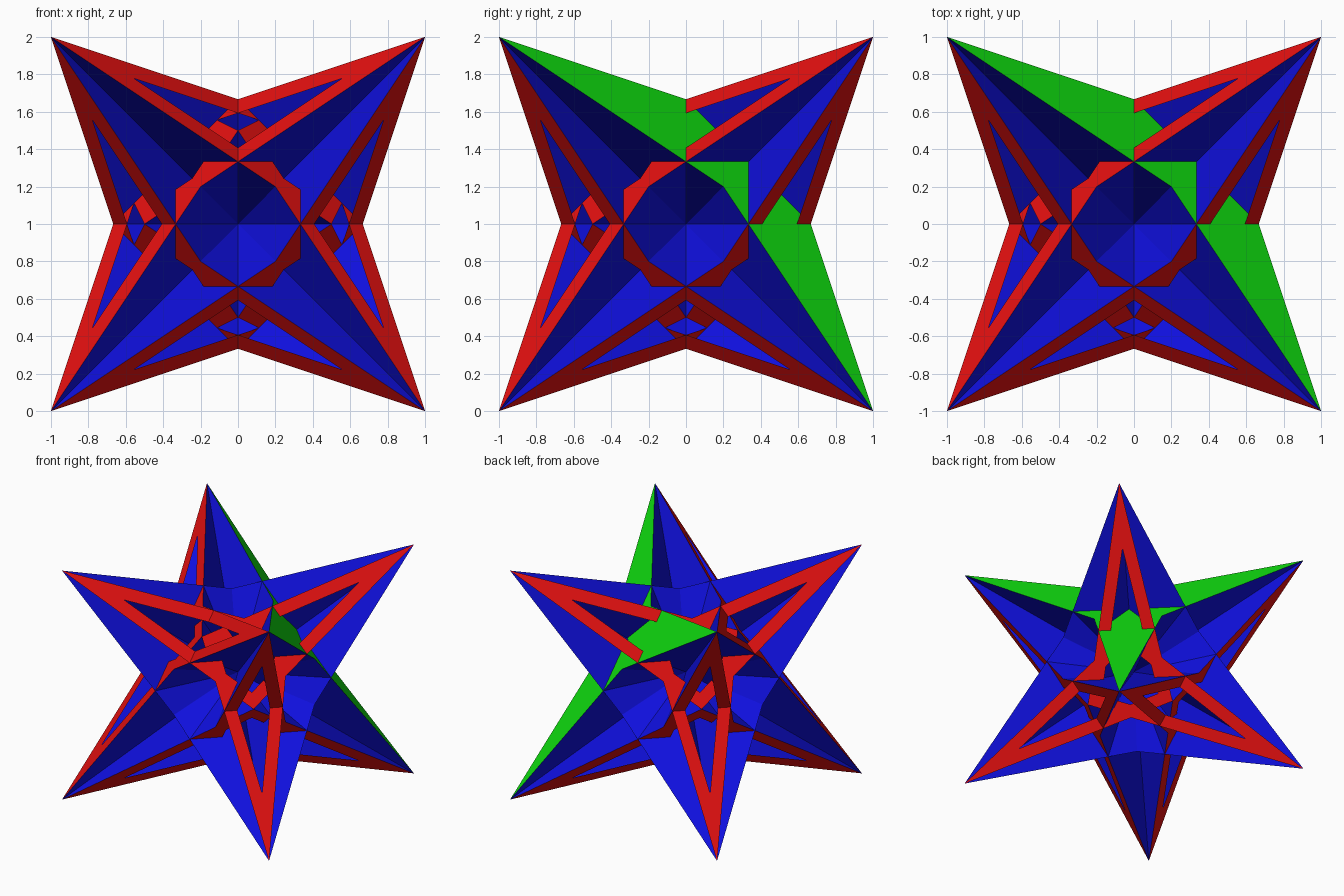
import bpy
import bmesh
from itertools import product
from mathutils import Vector

if "Cube" in bpy.data.objects:
    bpy.data.objects.remove(bpy.data.objects["Cube"], do_unlink=True)

LIFT = Vector((0, 0, 1))


def make_material(name, rgb):
    mat = bpy.data.materials.new(name)
    mat.use_nodes = True
    color = (*rgb, 1)
    mat.diffuse_color = color
    mat.node_tree.nodes["Principled BSDF"].inputs["Base Color"].default_value = color
    return mat


red = make_material("red", (0.75, 0.005, 0.005))
green = make_material("green", (0.005, 0.75, 0.005))
blue = make_material("blue", (0.005, 0.005, 0.75))


def make_sheet(name, polygons, mat, outward=None):
    """Flat sheets; the faces are turned towards 'outward' when it is given."""
    bm = bmesh.new()
    for points in polygons:
        face = bm.faces.new([bm.verts.new(p + LIFT) for p in points])
        face.normal_update()
        if outward and face.normal.dot(outward) < 0:
            face.normal_flip()
    bmesh.ops.remove_doubles(bm, verts=bm.verts, dist=1e-5)
    mesh = bpy.data.meshes.new(name)
    bm.to_mesh(mesh)
    bm.free()
    mesh.materials.append(mat)
    obj = bpy.data.objects.new(name, mesh)
    bpy.context.collection.objects.link(obj)
    return obj


# One self-crossing star hexagon on the plane x + y + z = 1: tips and inner corners
tips = [Vector(p) for p in ((1, 1, -1), (1, -1, 1), (-1, 1, 1))]
inner = [Vector(p) for p in ((0.5, 0.5, 0), (0.5, 0, 0.5), (0, 0.5, 0.5))]
notches = [Vector(p) for p in ((0.6, 0.2, 0.2), (0.2, 0.2, 0.6), (0.2, 0.6, 0.2))]
star = [tips[1], inner[0], tips[2], inner[1], tips[0], inner[2]]
centre = Vector((1, 1, 1)) / 3


def side(value, word_plus, word_minus):
    return word_plus if value > 0 else word_minus


# Seven open star frames and one filled star, one for each octant
for signs in product((1, -1), repeat=3):
    s = Vector(signs)
    if signs == (1, 1, 1):
        kites = [(notches[i - 1], tips[i], notches[i], centre) for i in range(3)]
        make_sheet("filled_star", kites, green, s)
        continue
    strips = []
    for a, b in zip(star, star[1:] + star[:1]):
        quad = (a, b, centre.lerp(b, 2 / 3), centre.lerp(a, 2 / 3))
        strips.append([p * s for p in quad])
    name = "_".join(("star_frame", side(s.z, "top", "bottom"),
                     side(s.y, "back", "front"), side(s.x, "left", "right")))
    make_sheet(name, strips, red, s)

# Three rhombic blades around each of the four long diagonals
for number, (sy, sz) in enumerate(product((1, -1), repeat=2), 1):
    d = Vector((1, sy, sz))
    blades = []
    for i, j in ((0, 1), (1, 2), (2, 0)):
        m = Vector((0, 0, 0))
        m[i], m[j] = d[i] / 2, -d[j] / 2
        blades.append((d, m, -d, -m))
    # Keep the blades as separate sheets that cross on the diagonal
    make_sheet(f"diagonal_blades_{number}", blades, blue)
